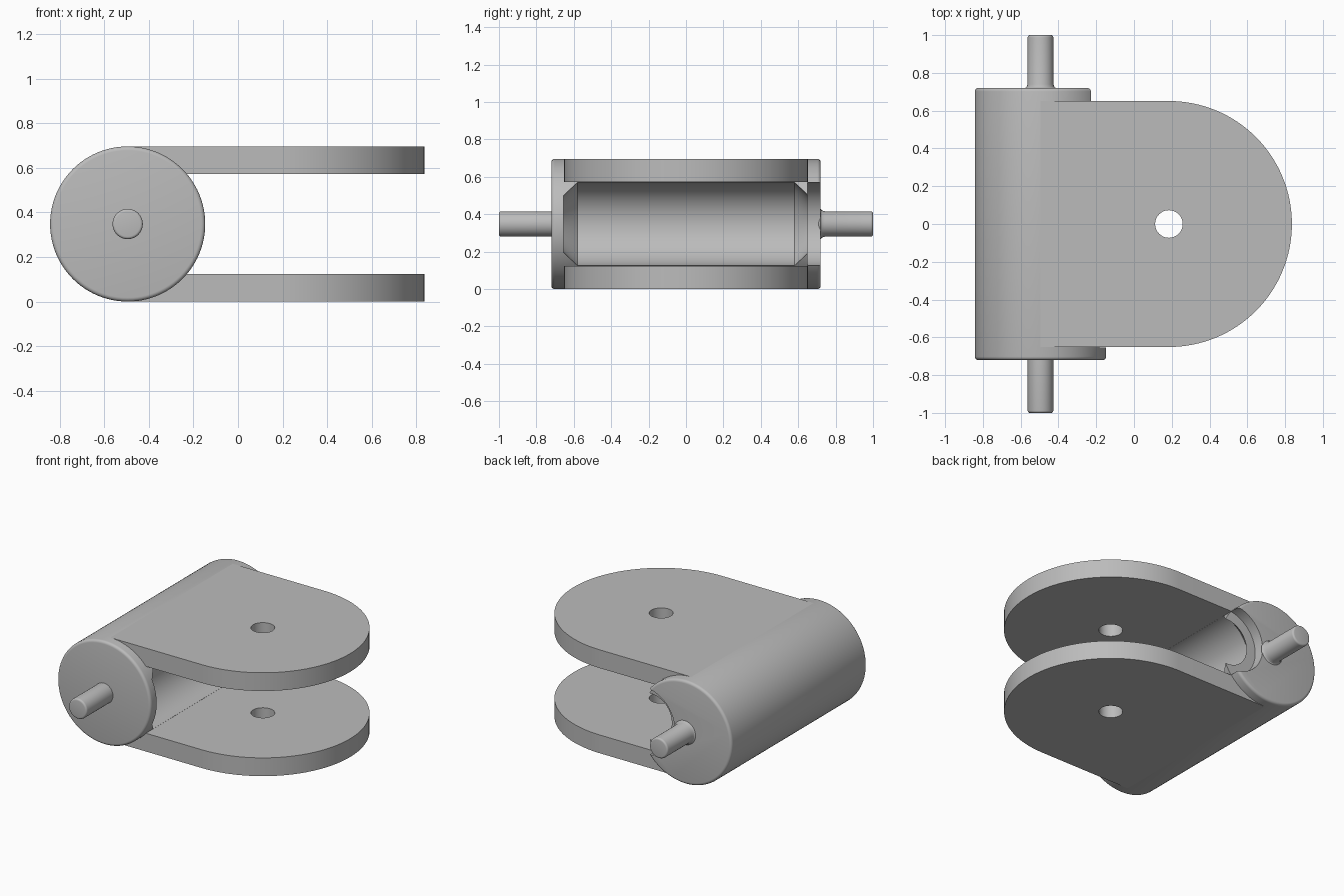
import bpy, bmesh, math
from mathutils import Vector

default = bpy.data.objects.get("Cube")
if default:
    bpy.data.objects.remove(default, do_unlink=True)

AX, AZ = -0.495, 0.348      # barrel axis
R = 0.348                   # barrel radius
GAP = 0.225                 # half height of the space between the plates
HX = 0.185                  # centre of the plate holes

grey = bpy.data.materials.new("plain grey")
grey.use_nodes = True
colour = (0.5, 0.5, 0.5, 1)
grey.diffuse_color = colour
grey.node_tree.nodes["Principled BSDF"].inputs["Base Color"].default_value = colour


def finish(name, bm):
    bmesh.ops.recalc_face_normals(bm, faces=bm.faces)
    mesh = bpy.data.meshes.new(name)
    bm.to_mesh(mesh)
    bm.free()
    mesh.materials.append(grey)
    obj = bpy.data.objects.new(name, mesh)
    bpy.context.collection.objects.link(obj)
    return obj


def loft(name, rings):
    """Skin a list of matching point rings and cap both ends."""
    bm = bmesh.new()
    loops = [[bm.verts.new(p) for p in ring] for ring in rings]
    n = len(loops[0])
    for a, b in zip(loops, loops[1:]):
        for i in range(n):
            j = (i + 1) % n
            bm.faces.new((a[i], a[j], b[j], b[i]))
    bm.faces.new(loops[0])
    bm.faces.new(loops[-1])
    return finish(name, bm)


def round_y(name, profile, cx=AX, segments=96):
    """Solid of revolution about a line along y, from (radius, y) pairs."""
    turn = [2 * math.pi * i / segments for i in range(segments)]
    return loft(name, [[(cx + r * math.cos(t), y, AZ + r * math.sin(t)) for t in turn]
                       for r, y in profile])


def rounded_end(r, y, b, side):
    """Quarter-round edge at the end of a shaft, from the wall to the cap."""
    steps = [math.pi / 8 * i for i in range(5)]
    return [(r - b + b * math.cos(t), side * (y - b + b * math.sin(t))) for t in steps]


def cut(obj, cutter):
    mod = obj.modifiers.new("cut", 'BOOLEAN')
    mod.operation = 'DIFFERENCE'
    mod.solver = 'EXACT'
    mod.object = cutter
    bpy.context.view_layer.objects.active = obj
    bpy.ops.object.modifier_apply(modifier=mod.name)
    bpy.data.objects.remove(cutter, do_unlink=True)


def slot_ring(y, inset):
    """Half-round slot outline, open towards +x."""
    h = GAP - inset
    arc = [math.pi / 2 + math.pi * i / 48 for i in range(49)]
    pts = [(-0.195 + h * math.cos(t), y, AZ + h * math.sin(t)) for t in arc]
    return pts + [(0.3, y, AZ - h), (0.3, y, AZ + h)]


# Barrel with rounded rims
barrel = round_y("barrel", rounded_end(R, 0.72, 0.018, -1)[::-1]
                 + rounded_end(R, 0.72, 0.018, 1))

# Concave pocket with chamfered ends, then the open bite through the back cap
cut(barrel, loft("pocket_cutter", [slot_ring(-0.655, 0.075), slot_ring(-0.58, 0),
                                   slot_ring(0.58, 0), slot_ring(0.655, 0.075)]))
cut(barrel, loft("bite_cutter", [slot_ring(0.65, 0), slot_ring(0.9, 0)]))

# Pivot pins, with a small flare at the foot of the back one
front_pin = round_y("front_pin", rounded_end(0.068, 1.0, 0.012, -1)[::-1]
                    + [(0.068, -0.7)], segments=48)
back_pin = round_y("back_pin", [(0.068, 0.7), (0.083, 0.718), (0.074, 0.725), (0.068, 0.74)]
                   + rounded_end(0.068, 1.0, 0.012, 1), segments=48)


# Two fork plates with rounded ends and a through hole
def plate(name, z0, z1):
    w = 0.651
    arc = [-math.pi / 2 + math.pi * i / 64 for i in range(65)]
    outline = [(HX + w * math.cos(t), w * math.sin(t)) for t in arc]
    outline += [(AX, w), (AX, -w)]
    obj = loft(name, [[(x, y, z) for x, y in outline] for z in (z0, z1)])
    turn = [2 * math.pi * i / 48 for i in range(48)]
    cut(obj, loft("hole_cutter", [[(HX + 0.073 * math.cos(t), 0.073 * math.sin(t), z)
                                   for t in turn] for z in (z0 - 0.1, z1 + 0.1)]))
    return obj


lower_plate = plate("lower_plate", 0.0, AZ - GAP)
upper_plate = plate("upper_plate", AZ + GAP, 2 * AZ)

# Trim the hidden plate roots where they would enter the pocket or leave the barrel
bpy.ops.object.select_all(action='DESELECT')
for obj in (barrel, front_pin, back_pin, lower_plate, upper_plate):
    obj.select_set(True)
bpy.context.view_layer.objects.active = barrel
bpy.ops.object.shade_smooth_by_angle(angle=math.radians(30))
